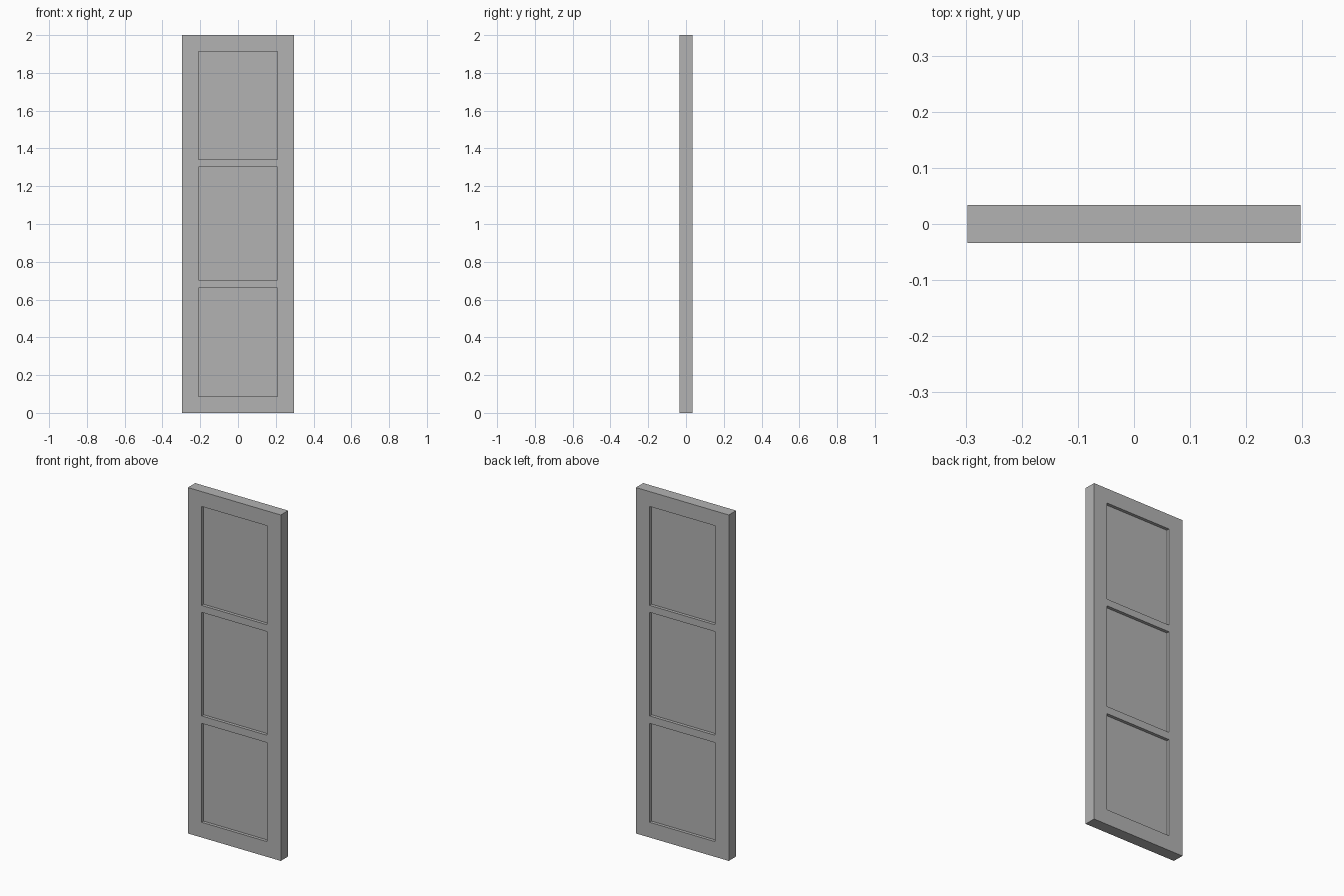
import bpy
import bmesh
from mathutils import Matrix, Vector

default = bpy.data.objects.get("Cube")
if default:
    bpy.data.objects.remove(default, do_unlink=True)

WIDTH, DEPTH, HEIGHT = 0.594, 0.067, 2.0
PANEL_X = 0.209
PANELS = [(0.088, 0.66), (0.703, 1.302), (1.342, 1.914)]
RECESS = 0.018

# Painted finish
paint = bpy.data.materials.new("grey paint")
paint.use_nodes = True
grey = (0.45, 0.45, 0.45, 1)
paint.diffuse_color = grey
paint.node_tree.nodes["Principled BSDF"].inputs["Base Color"].default_value = grey

# Door slab
bm = bmesh.new()
bmesh.ops.create_cube(bm, size=1, matrix=Matrix.Translation((0, 0, HEIGHT / 2))
                      @ Matrix.Diagonal((WIDTH, DEPTH, HEIGHT, 1)))


def slice_slab(point, normal):
    bmesh.ops.bisect_plane(bm, geom=bm.verts[:] + bm.edges[:] + bm.faces[:],
                           plane_co=Vector(point), plane_no=Vector(normal))


# Stile and rail divisions
for x in (-PANEL_X, PANEL_X):
    slice_slab((x, 0, 0), (1, 0, 0))
for panel in PANELS:
    for z in panel:
        slice_slab((0, 0, z), (0, 0, 1))


def is_panel(face):
    c = face.calc_center_median()
    return (abs(face.normal.y) > 0.9 and abs(c.x) < PANEL_X
            and any(low < c.z < high for low, high in PANELS))


# Recessed panels on both sides
bm.normal_update()
bmesh.ops.inset_individual(bm, faces=[f for f in bm.faces if is_panel(f)],
                           thickness=0, depth=-RECESS)
bm.normal_update()

mesh = bpy.data.meshes.new("panelled_door")
bm.to_mesh(mesh)
bm.free()
mesh.materials.append(paint)
door = bpy.data.objects.new("panelled_door", mesh)
bpy.context.collection.objects.link(door)
